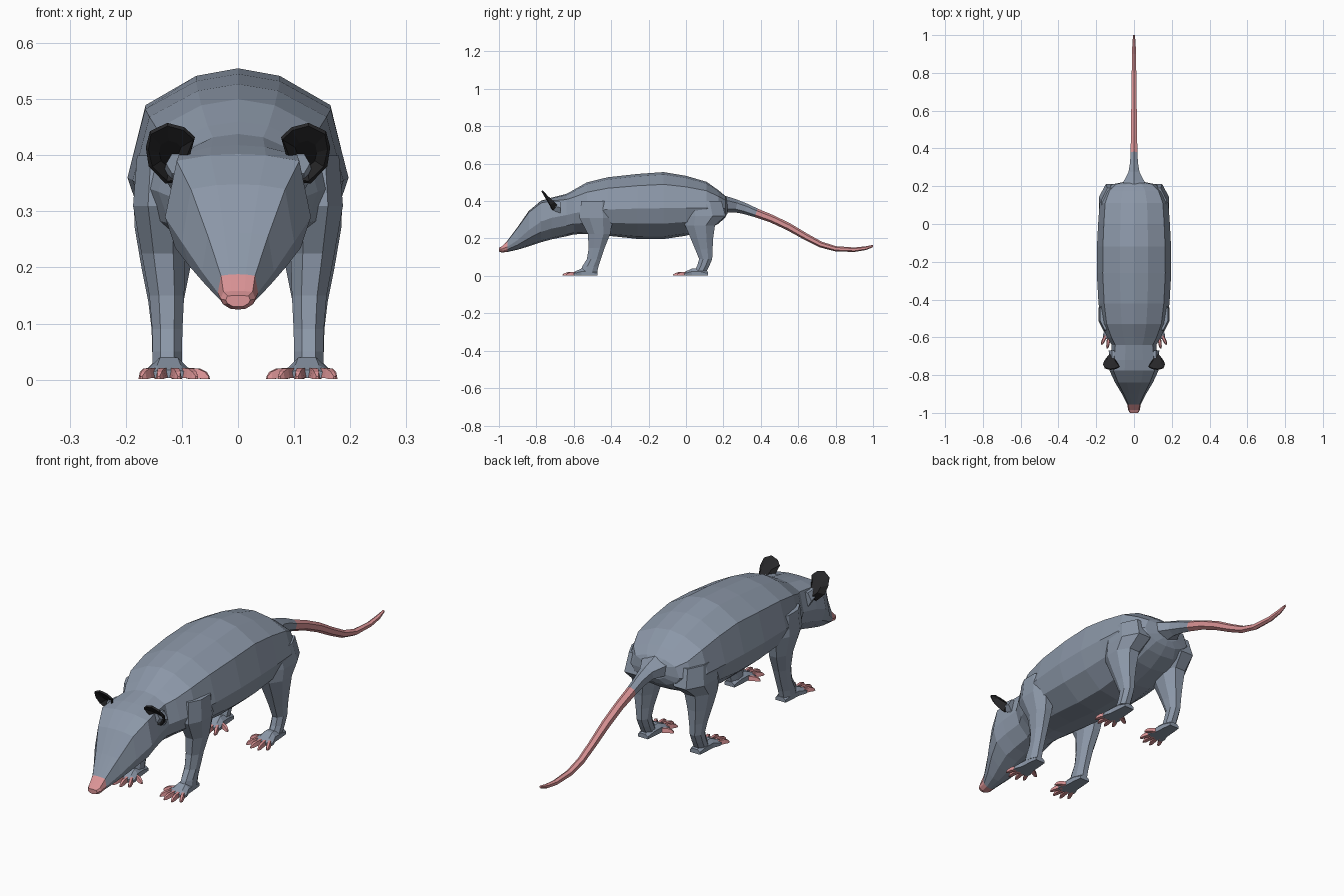
import bpy, bmesh, math
from mathutils import Vector

if "Cube" in bpy.data.objects:
    bpy.data.objects.remove(bpy.data.objects["Cube"])


def material(name, rgb):
    m = bpy.data.materials.new(name)
    m.diffuse_color = (*rgb, 1)
    m.use_nodes = True
    m.node_tree.nodes["Principled BSDF"].inputs["Base Color"].default_value = m.diffuse_color
    return m


FUR = material("grey_fur", (0.26, 0.31, 0.39))
PINK = material("pink_skin", (0.72, 0.30, 0.31))
DARK = material("dark_ear", (0.02, 0.02, 0.022))


def finish(name, bm, mats, mirror):
    bmesh.ops.recalc_face_normals(bm, faces=bm.faces)
    me = bpy.data.meshes.new(name)
    bm.to_mesh(me)
    bm.free()
    ob = bpy.data.objects.new(name, me)
    bpy.context.collection.objects.link(ob)
    for m in mats:
        me.materials.append(m)
    if mirror:
        ob.modifiers.new("mirror", 'MIRROR').use_mirror_merge = False
    return ob


def loft(name, rings, mats=(FUR,), mirror=False, second=lambda i: False):
    """Skin a list of equal rings, capped at both ends."""
    bm = bmesh.new()
    vs = [[bm.verts.new(p) for p in r] for r in rings]
    n = len(rings[0])
    for i in range(len(vs) - 1):
        for j in range(n):
            k = (j + 1) % n
            f = bm.faces.new((vs[i][j], vs[i][k], vs[i + 1][k], vs[i + 1][j]))
            f.material_index = int(second(i))
    for r, i in ((vs[0], 0), (vs[-1], len(vs) - 2)):
        bm.faces.new(r).material_index = int(second(i))
    return finish(name, bm, mats, mirror)


def body_ring(y, w, top, mid, bot, flat):
    # flat: 0 = rounded back, 1 = flat-topped muzzle
    half = [(0, 1), (0.38, 0.93 + 0.06 * flat), (0.84, 0.66 + 0.26 * flat),
            (1, 0), (0.86, -0.5), (0.45, -0.92), (0, -1)]
    pts = half + [(-x, z) for x, z in half[-2:0:-1]]
    return [(x * w, y, mid + z * ((top - mid) if z > 0 else (mid - bot))) for x, z in pts]


# Head and body: y, half width, top, widest height, bottom, flatness
body = [(-1.0, .022, .150, .142, .130, 1), (-.985, .031, .158, .144, .125, 1),
        (-.955, .036, .188, .155, .128, 1), (-.90, .064, .262, .192, .140, 1),
        (-.84, .100, .348, .245, .158, 1), (-.775, .130, .402, .290, .180, .9),
        (-.72, .125, .418, .310, .195, .7), (-.64, .118, .438, .325, .212, .3),
        (-.60, .142, .460, .335, .222, .1), (-.53, .172, .500, .345, .225, 0),
        (-.42, .188, .527, .355, .215, 0), (-.26, .197, .545, .360, .198, 0),
        (-.12, .196, .555, .362, .197, 0), (0, .190, .535, .362, .215, 0),
        (.11, .182, .503, .362, .245, 0), (.175, .155, .457, .360, .280, 0),
        (.21, .115, .428, .360, .312, 0), (.222, .055, .412, .365, .335, 0)]
loft("head_and_body", [body_ring(*r) for r in body], (FUR, PINK), second=lambda i: i < 2)

# Tail: y, z, half width, half height
tail = [(.18, .385, .085, .05), (.225, .38, .062, .042), (.27, .373, .034, .034),
        (.32, .358, .024, .029), (.375, .337, .021, .024), (.46, .305, .019, .021),
        (.55, .262, .018, .020), (.64, .210, .016, .018), (.72, .168, .015, .016),
        (.80, .145, .014, .014), (.90, .140, .012, .012), (.96, .148, .010, .010),
        (1.0, .160, .005, .006)]
rings = []
for i, (y, z, w, h) in enumerate(tail):
    a, b = tail[max(i - 1, 0)], tail[min(i + 1, len(tail) - 1)]
    d = Vector((0, b[0] - a[0], b[1] - a[1])).normalized()
    up = Vector((0, -d.z, d.y))
    if i == len(tail) - 1:
        up = Vector((0, 0, 1))
    rings.append([Vector((0, y, z)) + Vector((w * math.cos(t), 0, 0)) + up * h * math.sin(t)
                  for t in (math.pi * k / 3 + math.pi / 6 for k in range(6))])
loft("tail", rings, (FUR, PINK), second=lambda i: i >= 4)


def leg(name, rows):
    # rows: z, y front, y back, x inner, x outer
    rings = []
    for z, yf, yb, xi, xo in rows:
        cx, cy, rx, ry = (xi + xo) / 2, (yf + yb) / 2, (xo - xi) / 2, (yb - yf) / 2
        rings.append([(cx + rx * x, cy + ry * y, z) for x, y in
                      ((-1, -.4), (-.45, -1), (.45, -1), (1, -.4),
                       (1, .4), (.45, 1), (-.45, 1), (-1, .4))])
    loft(name, rings, mirror=True)


leg("front_legs", [(.40, -.56, -.40, .09, .180), (.31, -.57, -.39, .09, .187),
                   (.225, -.525, -.405, .094, .172), (.15, -.52, -.435, .096, .158),
                   (.09, -.53, -.455, .099, .153), (.05, -.555, -.468, .100, .152),
                   (.02, -.565, -.475, .100, .152)])
leg("hind_legs", [(.40, -.02, .19, .06, .172), (.32, -.02, .212, .05, .186),
                  (.27, -.005, .155, .07, .184), (.20, .025, .145, .085, .172),
                  (.14, .05, .142, .097, .160), (.09, .07, .140, .102, .154),
                  (.055, .06, .125, .102, .153), (.025, .045, .110, .102, .152)])


def foot(name, heel, cx):
    # Low wedge-shaped sole: offset forward, half width, height
    rings = []
    for d, w, h in ((0, .024, .022), (.04, .028, .038), (.085, .031, .040),
                    (.115, .042, .026), (.135, .038, .017)):
        y = heel - d
        rings.append([(cx - w, y, .003), (cx - w, y, h * .6), (cx - w * .5, y, h),
                      (cx + w * .5, y, h), (cx + w, y, h * .6), (cx + w, y, .003)])
    loft(name, rings, mirror=True)
    # Four fanned toes and a splayed inner thumb: x, forward start, angle, length
    toes = ((-.026, .118, -25, .055), (-.009, .126, -8, .061), (.010, .126, 8, .060),
            (.027, .118, 25, .053), (-.030, .090, -62, .047))
    for n, (x, d, ang, length) in enumerate(toes):
        t = math.radians(ang)
        fwd = Vector((math.sin(t), -math.cos(t), 0))
        side = Vector((math.cos(t), math.sin(t), 0))
        rings = []
        for s, w, lo, hi in ((0, .009, .003, .021), (.55, .009, .003, .020),
                             (.85, .007, .001, .014), (1, .003, .001, .006)):
            p = Vector((cx + x, heel - d, 0)) + fwd * length * s
            rings.append([p + side * a + Vector((0, 0, z)) for a, z in
                          ((-w, lo), (-w * .6, hi), (w * .6, hi), (w, lo))])
        loft(f"{name}_toe_{n + 1}", rings, (PINK,), mirror=True)


foot("front_feet", -.473, .123)
foot("hind_feet", .118, .125)

# Ears: cupped shells leaning forward, outline in x, z
outline = [(.092, .355), (.128, .352), (.156, .380), (.162, .412), (.156, .440),
           (.126, .455), (.096, .447), (.078, .430), (.090, .395)]
bm = bmesh.new()
lean = lambda z: -.715 - (z - .355) * .55
rim = [bm.verts.new((x, lean(z), z)) for x, z in outline]
inner = [bm.verts.new((.122 + (x - .122) * .5, lean(z) + .024, .403 + (z - .403) * .5))
         for x, z in outline]
for i in range(len(rim)):
    j = (i + 1) % len(rim)
    bm.faces.new((rim[i], rim[j], inner[j], inner[i]))
bm.faces.new(inner)
ears = finish("ears", bm, (DARK,), True)
shell = ears.modifiers.new("thickness", 'SOLIDIFY')
shell.thickness = .008
shell.offset = 0

# Furry ear roots joining the ears to the skull
roots = [[(cx + r * math.cos(t), y, cz + r * math.sin(t))
          for t in (math.pi * k / 3 for k in range(6))]
         for cx, y, cz, r in ((.098, -.67, .365, .036), (.102, -.70, .372, .030),
                              (.108, -.722, .385, .020))]
loft("ear_roots", roots, mirror=True)
